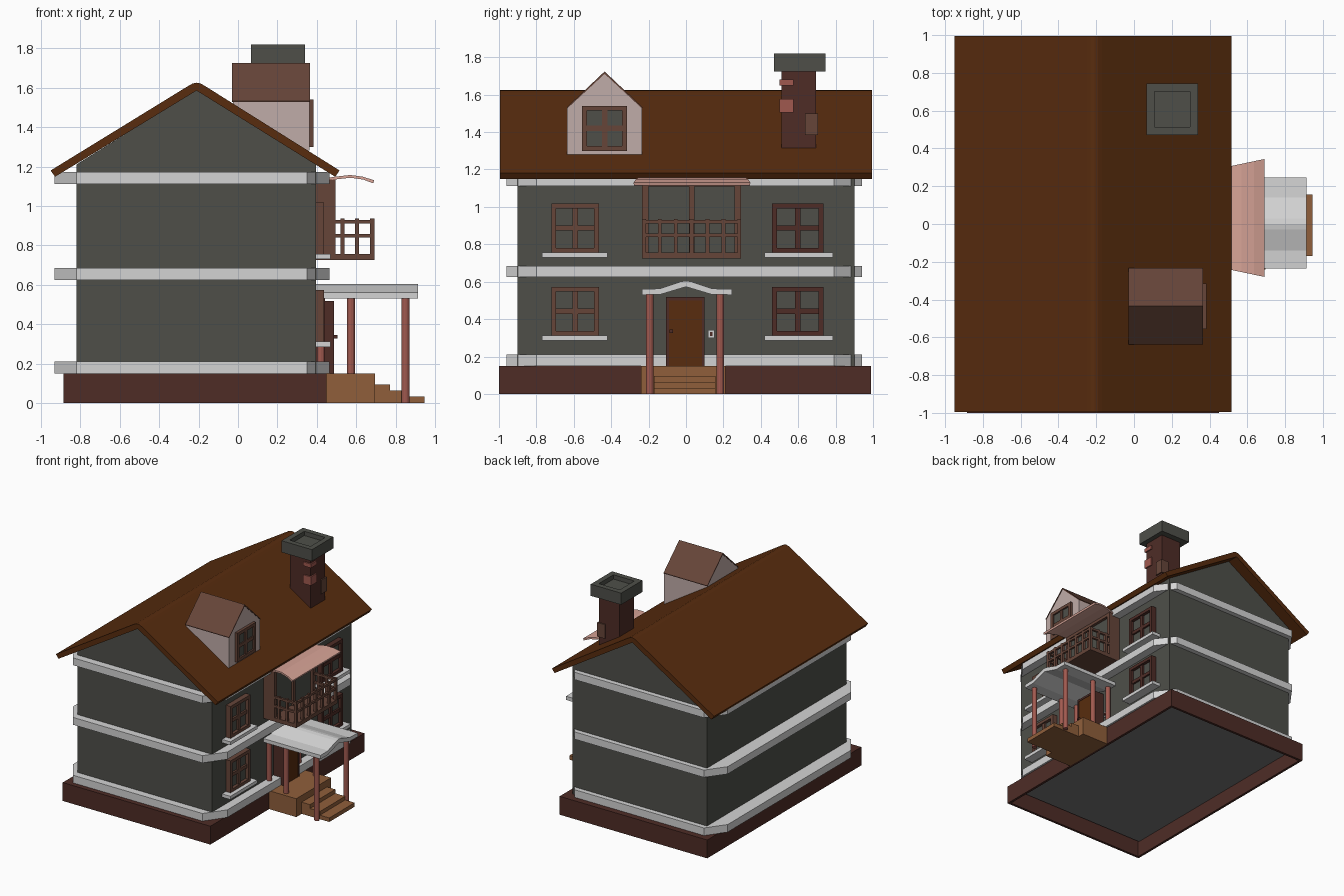
import bpy, bmesh, math
from mathutils import Vector

cube = bpy.data.objects.get("Cube")
if cube:
    bpy.data.objects.remove(cube, do_unlink=True)


def material(name, hexcode):
    m = bpy.data.materials.new(name)
    m.use_nodes = True
    srgb = [int(hexcode[i:i + 2], 16) / 255 for i in (0, 2, 4)]
    col = [((c + 0.055) / 1.055) ** 2.4 for c in srgb] + [1]
    m.diffuse_color = col
    m.node_tree.nodes["Principled BSDF"].inputs["Base Color"].default_value = col
    return m


WALL = material("wall_grey", "4e4f49")
TRIM = material("trim_white", "d4d4d4")
ROOF = material("roof_brown", "582c0e")
DARK = material("dark_brown", "4e2c26")
WOOD = material("frame_brown", "664539")
STEP = material("step_wood", "905f3b")
RED = material("column_red", "a0594f")
PINK = material("canopy_pink", "d8a497")
PALE = material("dormer_pale", "c0aca8")
FLOOR = material("floor_grey", "767676")


def finish(name, bm, mat):
    bmesh.ops.recalc_face_normals(bm, faces=bm.faces)
    me = bpy.data.meshes.new(name)
    bm.to_mesh(me)
    bm.free()
    me.materials.append(mat)
    ob = bpy.data.objects.new(name, me)
    bpy.context.collection.objects.link(ob)
    return ob


def boxes(name, mat, *spans):
    """One object from boxes given as ((x0, x1), (y0, y1), (z0, z1))."""
    bm = bmesh.new()
    for span in spans:
        verts = bmesh.ops.create_cube(bm, size=1)["verts"]
        for v in verts:
            v.co = Vector([(a + b) / 2 + c * (b - a) for c, (a, b) in zip(v.co, span)])
    return finish(name, bm, mat)


def prism(name, mat, profile, axis, a, b):
    """Extrude a 2D profile along an axis from a to b."""
    bm = bmesh.new()

    def ring(t):
        return [bm.verts.new({"x": (t, u, v), "y": (u, t, v), "z": (u, v, t)}[axis])
                for u, v in profile]
    lo, hi = ring(a), ring(b)
    bm.faces.new(lo)
    bm.faces.new(hi)
    n = len(profile)
    for i in range(n):
        j = (i + 1) % n
        bm.faces.new((lo[i], lo[j], hi[j], hi[i]))
    return finish(name, bm, mat)


def column(name, x, y, z0, z1):
    r = 0.02
    pts = [(x + r * math.cos(k * math.pi / 6), y + r * math.sin(k * math.pi / 6))
           for k in range(12)]
    return prism(name, RED, pts, "z", z0, z1)


def window(name, mat, x, depth, ys, zs):
    """Four-pane window facing +x, with a recessed glass plate."""
    (y0, y1), (z0, z1) = ys, zs
    w, m = 0.026, 0.014
    yc, zc = (y0 + y1) / 2, (z0 + z1) / 2
    xs, inner = (x - 0.01, x + depth), (x - 0.01, x + depth * 0.75)
    boxes(name + "_frame", mat,
          (xs, (y0, y0 + w), zs), (xs, (y1 - w, y1), zs),
          (xs, (y0 + w, y1 - w), (z0, z0 + w)), (xs, (y0 + w, y1 - w), (z1 - w, z1)),
          (inner, (yc - m, yc + m), (z0 + w, z1 - w)),
          (inner, (y0 + w, y1 - w), (zc - m, zc + m)))
    g = x + depth * 0.4
    boxes(name + "_glass", WALL, ((g - 0.008, g), (y0 + w, y1 - w), (z0 + w, z1 - w)))


# Foundation: open-bottomed shell with a raised floor
fx, fy, t = (-0.885, 0.45), (-1.0, 0.99), 0.02
boxes("foundation", DARK,
      (fx, (fy[0], fy[0] + t), (0, 0.15)), (fx, (fy[1] - t, fy[1]), (0, 0.15)),
      ((fx[0], fx[0] + t), fy, (0, 0.15)), ((fx[1] - t, fx[1]), fy, (0, 0.15)),
      (fx, fy, (0.14, 0.15)))
boxes("ground_floor", FLOOR, ((-0.86, 0.425), (-0.965, 0.955), (0.125, 0.139)))

# Walls with gables
prism("walls", WALL, [(-0.82, 0.15), (0.395, 0.15), (0.395, 1.21), (-0.21, 1.59),
                      (-0.82, 1.21)], "y", -0.9, 0.9)

# Chamfered trim bands
band = [(-0.82, -0.96), (0.35, -0.96), (0.465, -0.8), (0.465, 0.79),
        (0.35, 0.94), (-0.82, 0.94), (-0.93, 0.79), (-0.93, -0.8)]
for level, z0, z1 in (("lower", 0.15, 0.212), ("middle", 0.625, 0.685), ("upper", 1.112, 1.172)):
    prism(level + "_band", TRIM, band, "z", z0, z1)

# Main roof
prism("roof", ROOF, [(-0.95, 1.18), (-0.25, 1.61), (-0.23, 1.621), (-0.21, 1.625),
                     (-0.19, 1.621), (-0.17, 1.61), (0.515, 1.18), (0.493, 1.148),
                     (-0.21, 1.585), (-0.928, 1.148)], "y", -0.995, 0.995)

# Dormer
dy, dh = -0.435, 0.2
prism("dormer", PALE, [(dy - dh, 1.28), (dy + dh, 1.28), (dy + dh, 1.53), (dy, 1.712),
                       (dy - dh, 1.53)], "x", -0.025, 0.362)
prism("dormer_roof", WOOD, [(dy - dh - 0.003, 1.532), (dy, 1.724), (dy + dh + 0.003, 1.532),
                            (dy + dh, 1.526), (dy, 1.711), (dy - dh, 1.526)],
      "x", -0.03, 0.366)
window("dormer_window", WOOD, 0.362, 0.022, (-0.555, -0.315), (1.3, 1.54))

# Chimney with a hollow cap and loose bricks
boxes("chimney", DARK, ((0.115, 0.3), (0.51, 0.695), (1.3, 1.74)))
cx, cy, cz, rim = (0.065, 0.34), (0.47, 0.745), (1.725, 1.82), 0.043
boxes("chimney_cap", WALL,
      (cx, cy, (cz[0], 1.785)),
      (cx, (cy[0], cy[0] + rim), cz), (cx, (cy[1] - rim, cy[1]), cz),
      ((cx[0], cx[0] + rim), cy, cz), ((cx[1] - rim, cx[1]), cy, cz))
boxes("red_bricks", RED, ((0.24, 0.31), (0.5, 0.575), (1.65, 1.682)),
      ((0.24, 0.31), (0.5, 0.575), (1.505, 1.577)))
boxes("brown_brick", WOOD, ((0.24, 0.31), (0.635, 0.705), (1.385, 1.5)))

# Front windows and sills
for side, mat, ys, sill in (("right", WOOD, (-0.72, -0.465), (-0.77, -0.42)),
                            ("left", DARK, (0.46, 0.735), (0.42, 0.785))):
    for floor, z in (("lower", 0.31), ("upper", 0.755)):
        window(f"{floor}_{side}_window", mat, 0.395, 0.042, ys, (z, z + 0.263))
        boxes(f"{floor}_{side}_sill", TRIM, ((0.39, 0.47), sill, (z - 0.025, z + 0.002)))

# Door
boxes("door_frame", DARK, ((0.39, 0.488), (-0.107, -0.09), (0.15, 0.517)),
      ((0.39, 0.488), (0.085, 0.1), (0.15, 0.517)),
      ((0.39, 0.488), (-0.107, 0.1), (0.5, 0.517)))
boxes("door", ROOF, ((0.39, 0.485), (-0.09, 0.085), (0.15, 0.5)))
boxes("door_knob", DARK, ((0.48, 0.505), (-0.088, -0.07), (0.327, 0.345)))
boxes("doorbell_plate", TRIM, ((0.39, 0.404), (0.118, 0.152), (0.298, 0.342)))
boxes("doorbell_button", DARK, ((0.4, 0.41), (0.127, 0.143), (0.31, 0.33)))

# Porch steps
boxes("porch_steps", STEP, ((0.45, 0.695), (-0.24, 0.21), (0, 0.15)),
      ((0.695, 0.77), (-0.17, 0.157), (0, 0.095)),
      ((0.77, 0.86), (-0.17, 0.157), (0, 0.063)),
      ((0.86, 0.945), (-0.17, 0.157), (0, 0.033)))

# Porch columns and roof
for side, y in (("right", -0.195), ("left", 0.183)):
    for place, x, z0 in (("wall", 0.42, 0.15), ("middle", 0.573, 0.14), ("front", 0.85, 0)):
        column(f"{place}_{side}_column", x, y, z0, 0.54)
prism("porch_roof", TRIM, [(-0.235, 0.56), (-0.14, 0.563), (-0.03, 0.6), (0, 0.605),
                           (0.03, 0.6), (0.14, 0.563), (0.245, 0.56), (0.245, 0.53),
                           (0.14, 0.531), (0, 0.573), (-0.14, 0.531), (-0.235, 0.53)],
      "x", 0.39, 0.912)

# Balcony bay
by0, by1 = -0.235, 0.295
boxes("balcony_bay", WOOD,
      ((0.39, 0.495), (by0, by0 + 0.035), (0.725, 1.135)),
      ((0.39, 0.495), (by1 - 0.035, by1), (0.725, 1.135)),
      ((0.39, 0.49), (0.015, 0.045), (0.725, 1.135)),
      ((0.39, 0.495), (by0, by1), (1.11, 1.135)))
boxes("bay_glass", WALL, ((0.39, 0.472), (by0 + 0.035, by1 - 0.035), (0.75, 1.115)))
boxes("balcony_floor", WOOD, ((0.39, 0.692), (by0, by1), (0.725, 0.757)))

# Balcony railing
bars = []
for z in (0.84, 0.912):
    zs = (z, z + 0.018)
    bars += [((0.672, 0.69), (by0, by1), zs)]
    bars += [((0.49, 0.68), (y, y + 0.018), zs) for y in (by0, by1 - 0.018)]
for i in range(7):
    y = by0 + i * (by1 - by0 - 0.02) / 6
    bars.append(((0.67, 0.692), (y, y + 0.02), (0.75, 0.936)))
for x in (0.52, 0.593):
    bars += [((x, x + 0.02), (y, y + 0.02), (0.75, 0.936)) for y in (by0, by1 - 0.02)]
boxes("balcony_railing", WOOD, *bars)

# Curved canopy, flaring outward
canopy = prism("balcony_canopy", PINK,
               [(0.4, 1.13), (0.48, 1.147), (0.57, 1.157), (0.635, 1.148), (0.69, 1.13),
                (0.685, 1.115), (0.635, 1.134), (0.57, 1.143), (0.48, 1.133), (0.4, 1.116)],
               "y", -1, 1)
for v in canopy.data.vertices:
    v.co.y = 0.032 + v.co.y * (0.272 + (v.co.x - 0.5) * 0.21)
